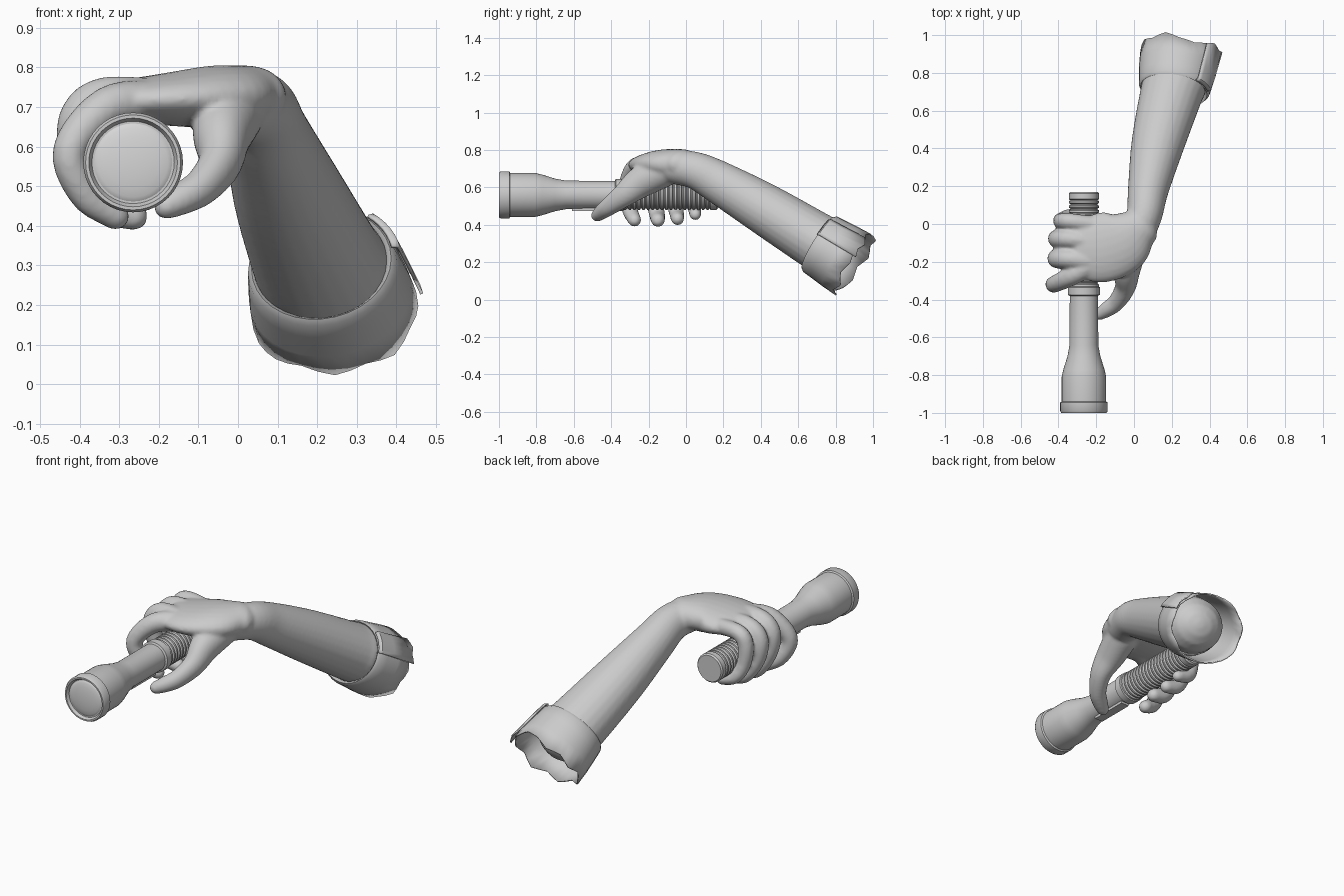
import bpy, bmesh, math
from mathutils import Vector

if "Cube" in bpy.data.objects:
    bpy.data.objects.remove(bpy.data.objects["Cube"])


def material(name, v):
    m = bpy.data.materials.new(name)
    m.diffuse_color = (v, v, v, 1)
    m.use_nodes = True
    m.node_tree.nodes["Principled BSDF"].inputs["Base Color"].default_value = m.diffuse_color
    return m


GREY = material("grey", 0.6)
PALE = material("pale grey", 0.68)


def finish(bm, name, mat, angle=35):
    bmesh.ops.recalc_face_normals(bm, faces=bm.faces)
    me = bpy.data.meshes.new(name)
    bm.to_mesh(me)
    bm.free()
    ob = bpy.data.objects.new(name, me)
    bpy.context.collection.objects.link(ob)
    me.materials.append(mat)
    bpy.ops.object.select_all(action='DESELECT')
    ob.select_set(True)
    bpy.context.view_layer.objects.active = ob
    bpy.ops.object.shade_smooth_by_angle(angle=math.radians(angle))
    return ob


def bridge(bm, rings, closed=True):
    n = len(rings[0])
    for a, b in zip(rings, rings[1:]):
        for i in range(n if closed else n - 1):
            j = (i + 1) % n
            bm.faces.new((a[i], a[j], b[j], b[i]))


def catmull(rows, steps=5):
    rows = [Vector(r) for r in rows]
    p = [2 * rows[0] - rows[1]] + rows + [2 * rows[-1] - rows[-2]]
    out = []
    for i in range(1, len(p) - 2):
        for s in range(steps):
            t = s / steps
            out.append(0.5 * (2 * p[i] + (p[i + 1] - p[i - 1]) * t
                       + (2 * p[i - 1] - 5 * p[i] + 4 * p[i + 1] - p[i + 2]) * t * t
                       + (3 * p[i] - p[i - 1] - 3 * p[i + 1] + p[i + 2]) * t ** 3))
    return out + [rows[-1]]


def limb(bm, rows, side, n=24):
    """Round-ended loft; each row is x, y, z, half width, half height."""
    rows = catmull(rows)
    pts = [Vector(r[:3]) for r in rows]
    secs = []
    for i, r in enumerate(rows):
        t = (pts[min(i + 1, len(pts) - 1)] - pts[max(i - 1, 0)]).normalized()
        secs.append((pts[i], t, r[3], r[4]))

    def cap(sec, sign):
        c, t, w, h = sec
        return [(c + t * sign * min(w, h) * math.sin(a), t, w * math.cos(a), h * math.cos(a))
                for a in (0.4, 0.8, 1.15, 1.45)]
    secs = cap(secs[0], -1)[::-1] + secs + cap(secs[-1], 1)
    rings = []
    for c, t, w, h in secs:
        u = (Vector(side) - t * t.dot(Vector(side))).normalized()
        v = t.cross(u)
        rings.append([bm.verts.new(c + u * w * math.cos(k * math.tau / n) + v * h * math.sin(k * math.tau / n))
                      for k in range(n)])
    bridge(bm, rings)
    bm.faces.new(rings[0])
    bm.faces.new(rings[-1])


def lathe(name, profile, mat, n=40):
    """Profile of (y, radius) turned about the torch axis."""
    bm = bmesh.new()
    rings = [[bm.verts.new((-0.265 + r * math.cos(k * math.tau / n), y, 0.56 + r * math.sin(k * math.tau / n)))
              for k in range(n)] for y, r in profile]
    bridge(bm, rings)
    bm.faces.new(rings[0])
    bm.faces.new(rings[-1])
    return finish(bm, name, mat)


# Forearm, palm, thumb and fingers, fused into one skin
bm = bmesh.new()
limb(bm, [(.215, .74, .29, .17, .155), (.195, .68, .325, .165, .152), (.125, .42, .485, .14, .137),
          (.075, .18, .625, .108, .115), (.055, .05, .69, .095, .1), (.01, -.07, .71, .09, .09)], (1, 0, 0))
limb(bm, [(.03, -.02, .725, .11, .08), (-.06, -.09, .725, .17, .08), (-.17, -.125, .72, .185, .068),
          (-.28, -.13, .715, .165, .055)], (0, 1, 0))
limb(bm, [(-.02, -.12, .69, .09, .09), (-.04, -.24, .63, .075, .085), (-.045, -.33, .56, .055, .065),
          (-.09, -.41, .5, .046, .05), (-.14, -.45, .47, .042, .042), (-.18, -.475, .45, .034, .034)], (1, 0, 0))
limb(bm, [(-.2, -.2, .715, .06, .055), (-.33, -.275, .70, .052, .052), (-.425, -.32, .59, .044, .044),
          (-.385, -.3, .48, .042, .042), (-.31, -.275, .425, .036, .036)], (0, 1, 0))
for y, r, x, low in ((-.185, .05, -.405, .425), (-.08, .047, -.405, .432), (.015, .042, -.385, .455)):
    limb(bm, [(-.18, y - .02, .72, r, r), (-.34, y, .725, r, r), (x, y, .665, r, r),
              (x + .005, y + .01, .56, r * .9, r * .9), (-.34, y + .03, low + .03, r * .85, r * .85),
              (-.265, y + .035, low, r * .75, r * .75)], (0, 1, 0))
arm = finish(bm, "hand_and_forearm", GREY, 180)
mod = arm.modifiers.new("fuse", 'REMESH')
mod.mode = 'VOXEL'
mod.voxel_size = 0.009
mod.use_smooth_shade = True
mod = arm.modifiers.new("soften", 'SMOOTH')
mod.factor = 0.5
mod.iterations = 8

# Torch body: lens rim, flared head, tube and collar
lathe("torch_head", [(-.985, .104), (-1, .112), (-1, .12), (-.99, .126), (-.945, .126), (-.94, .118),
                     (-.81, .118), (-.77, .109), (-.70, .087), (-.64, .076), (-.38, .075), (-.375, .085),
                     (-.335, .085), (-.33, .074)], GREY)
# Domed lens
lathe("torch_lens", [(-.975, .106)] + [(-.978 - .02 * math.sin(a), .106 * math.cos(a))
                                       for a in (0, .3, .6, .9, 1.2, 1.45)], PALE)
# Ribbed grip with a plain end cap
ribs = []
for k in range(19):
    y = -.335 + k * .0245
    ribs += [(y, .072), (y + .005, .08), (y + .015, .08), (y + .02, .072)]
lathe("torch_grip", ribs + [(.132, .08), (.162, .08), (.17, .073)], GREY)
# Slide switch under the tube
bm = bmesh.new()
bmesh.ops.create_cube(bm, size=1)
for v in bm.verts:
    v.co = (-.265 + v.co.x * .05, -.5 + v.co.y * .22, .485 + v.co.z * .022)
finish(bm, "torch_switch", GREY)

# Rolled sleeve cuff with a ragged open end
AXIS = Vector((.15, .84, -.52)).normalized()
U = (Vector((1, 0, 0)) - AXIS * AXIS.x).normalized()
V = U.cross(AXIS)
if V.z < 0:
    V = -V
START = Vector((.213, .72, .295))
JAG = [.02, .0, .02, -.01, .0, .03, .01, .03, .0, .02, .005, -.02, .015, -.005, .03, .0]


def cuff(name, stations, a0, a1, n, ragged, lift=0):
    bm = bmesh.new()
    full = a1 - a0 > 359
    rings = []
    for s, w, h in stations:
        ring = []
        for k in range(n if full else n + 1):
            a = math.radians(a0 + (a1 - a0) * k / n)
            d = s
            if s == stations[-1][0]:
                d += ragged * (JAG[(k // 2) % 16] + JAG[((k + 1) // 2) % 16]) / 2
            ring.append(bm.verts.new(START + AXIS * d + U * (w + lift) * math.cos(a) + V * (h + lift) * math.sin(a)))
        rings.append(ring)
    bridge(bm, rings, full)
    ob = finish(bm, name, GREY)
    mod = ob.modifiers.new("cloth", 'SOLIDIFY')
    mod.thickness = 0.008
    mod.offset = 0
    return ob


cuff("sleeve_cuff", [(.03, .165, .152), (.0, .168, .154), (-.012, .178, .163), (.0, .186, .17), (.05, .193, .174),
                     (.13, .203, .181), (.2, .208, .185)], 0, 360, 32, 1)
# Overlapping flap at the cuff opening
cuff("sleeve_flap", [(-.015, .172, .16), (-.005, .188, .172), (.08, .198, .178), (.215, .212, .19)], 12, 50, 6, .8, .012)
